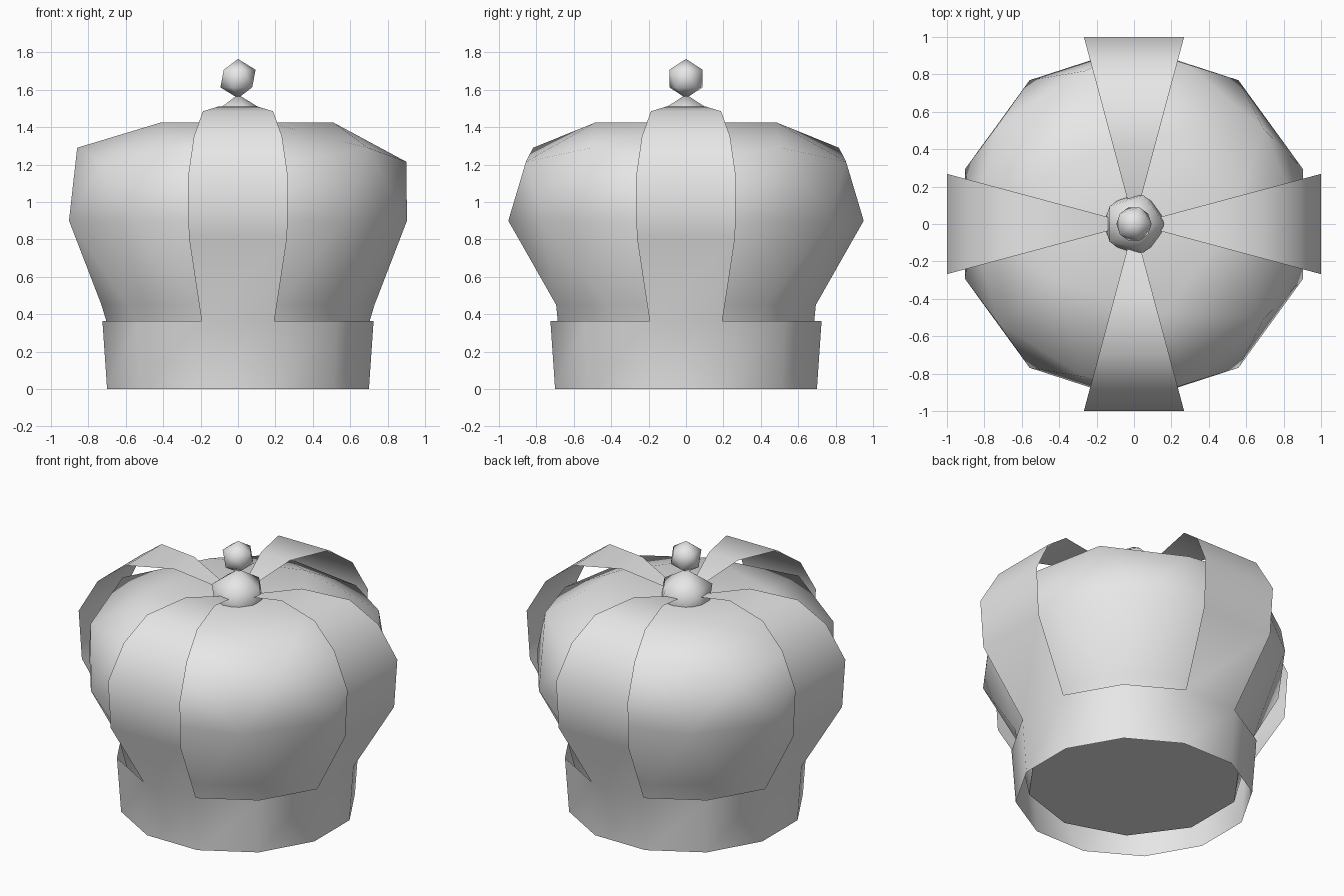
import bpy, bmesh, math

cube = bpy.data.objects.get("Cube")
if cube:
    bpy.data.objects.remove(cube)

grey = bpy.data.materials.new("plain_grey")
grey.use_nodes = True
grey.diffuse_color = (0.8, 0.8, 0.8, 1)
grey.node_tree.nodes["Principled BSDF"].inputs["Base Color"].default_value = (0.8, 0.8, 0.8, 1)


def finish(name, bm):
    mesh = bpy.data.meshes.new(name)
    bm.to_mesh(mesh)
    bm.free()
    mesh.materials.append(grey)
    obj = bpy.data.objects.new(name, mesh)
    bpy.context.collection.objects.link(obj)
    return obj


def icosphere(name, radius, z):
    bm = bmesh.new()
    bmesh.ops.create_icosphere(bm, subdivisions=1, radius=radius)
    bmesh.ops.translate(bm, verts=bm.verts, vec=(0, 0, z))
    for f in bm.faces:
        f.smooth = True
    return finish(name, bm)


# Twelve-sided band that continues upward as four single-sheet straps
SIDES = 12
profile = [(0.70, 0), (0.725, 0.365), (0.98, 0.81), (1.0, 1.13),
           (0.88, 1.35), (0.70, 1.485), (0.40, 1.51), (0.01, 1.40)]
bm = bmesh.new()
rings = []
for apothem, z in profile:
    radius = apothem / math.cos(math.pi / SIDES)
    angles = [(i - 0.5) * math.tau / SIDES for i in range(SIDES)]
    rings.append([bm.verts.new((radius * math.cos(a), radius * math.sin(a), z)) for a in angles])
for row, (low, high) in enumerate(zip(rings, rings[1:])):
    for i in range(SIDES):
        if row == 0 or i % 3 == 0:
            j = (i + 1) % SIDES
            bm.faces.new((low[i], low[j], high[j], high[i])).smooth = True
bmesh.ops.delete(bm, geom=[v for v in bm.verts if not v.link_faces], context='VERTS')
finish("band_and_straps", bm)

# Puffed cap: an icosphere whose rings are reshaped by height
cap_rings = [(1.0, 0, 1.37), (0.851, 0.51, 1.425), (0.526, 0.86, 1.29), (0.447, 0.90, 1.215),
             (0, 0.95, 0.90), (-0.447, 0.73, 0.45), (-0.526, 0.73, 0.45)]
bm = bmesh.new()
bmesh.ops.create_icosphere(bm, subdivisions=2, radius=1)
bmesh.ops.delete(bm, geom=[v for v in bm.verts if v.co.z < -0.7], context='VERTS')
for v in bm.verts:
    _, radius, z = min(cap_rings, key=lambda ring: abs(ring[0] - v.co.z))
    a = math.atan2(v.co.y, v.co.x)
    v.co = (radius * math.cos(a), radius * math.sin(a), z)

# Lower wall of the cap and its flat floor inside the band
rim = [e for e in bm.edges if e.is_boundary]
wall = bmesh.ops.extrude_edge_only(bm, edges=rim)["geom"]
for v in [g for g in wall if isinstance(g, bmesh.types.BMVert)]:
    a = math.atan2(v.co.y, v.co.x) + math.pi / 10
    v.co = (0.66 * math.cos(a), 0.66 * math.sin(a), 0.11)
floor_edges = [g for g in wall if isinstance(g, bmesh.types.BMEdge)]
bmesh.ops.contextual_create(bm, geom=floor_edges)
bmesh.ops.recalc_face_normals(bm, faces=bm.faces)
for f in bm.faces:
    f.smooth = len(f.verts) < 5
finish("puffed_cap", bm)

# Finial: a faceted base with a small ball on top
icosphere("finial_base", 0.18, 1.395)
icosphere("finial_ball", 0.105, 1.66)
